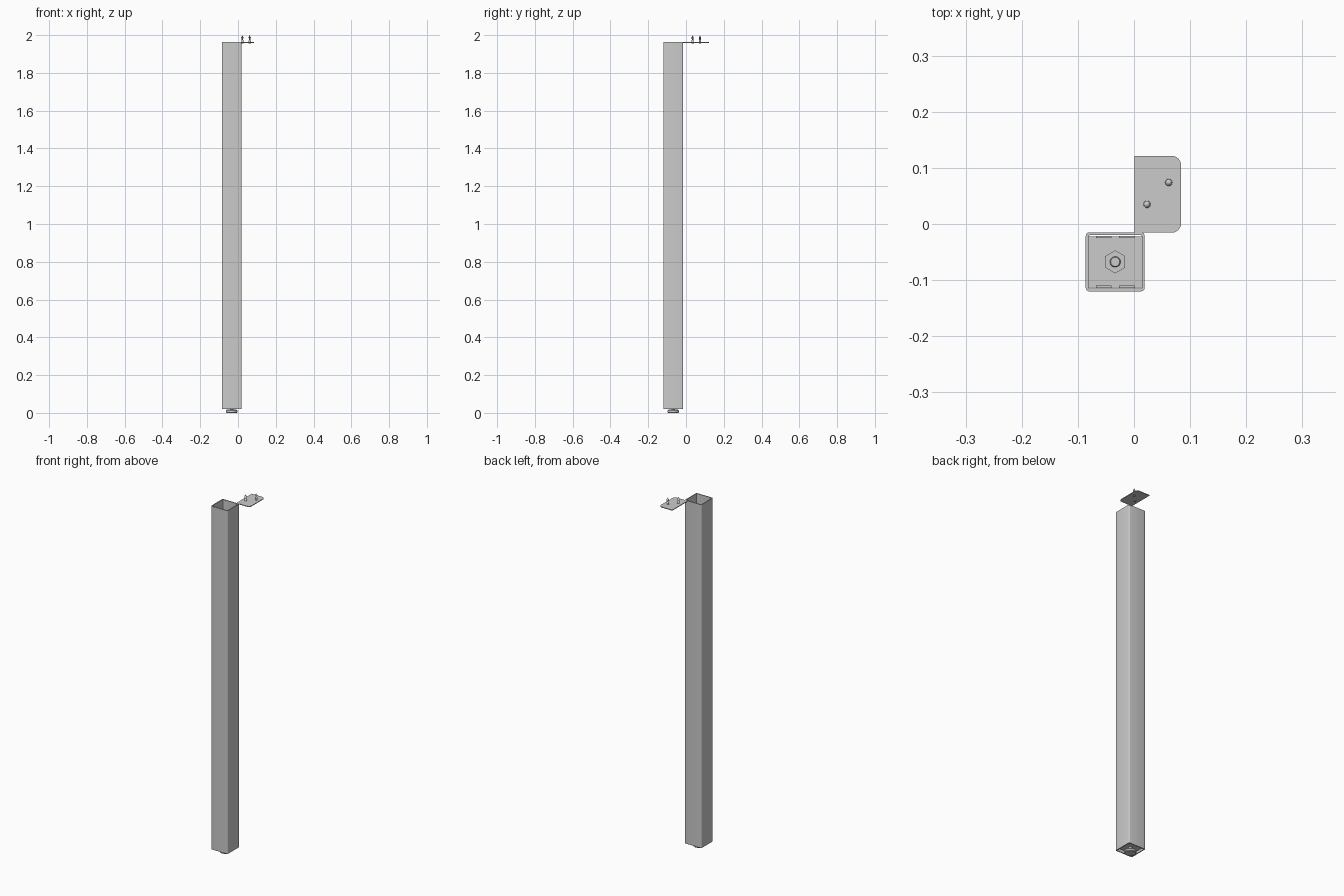
import bpy, bmesh, math
from mathutils import Vector

if "Cube" in bpy.data.objects:
    bpy.data.objects.remove(bpy.data.objects["Cube"])

PX, PY = -0.0335, -0.0675      # post axis
HALF = 0.0525                  # half width of the post
Z0, Z1 = 0.02, 1.963           # post bottom and top


def finish(name, bm, smooth=False):
    bmesh.ops.recalc_face_normals(bm, faces=bm.faces)
    me = bpy.data.meshes.new(name)
    bm.to_mesh(me)
    bm.free()
    ob = bpy.data.objects.new(name, me)
    bpy.context.collection.objects.link(ob)
    if smooth:
        bpy.context.view_layer.objects.active = ob
        ob.select_set(True)
        bpy.ops.object.shade_smooth_by_angle(angle=math.radians(35))
        ob.select_set(False)
    return ob


def rounded(x0, x1, y0, y1, radii, n=4):
    """Rectangle outline; radii for the corners (x1,y1), (x0,y1), (x0,y0), (x1,y0)."""
    pts = []
    corners = [(x1, y1, -1, -1), (x0, y1, 1, -1), (x0, y0, 1, 1), (x1, y0, -1, 1)]
    for i, (x, y, sx, sy) in enumerate(corners):
        r = radii[i]
        steps = n if r else 0
        for k in range(steps + 1):
            a = math.pi / 2 * (i + (k / steps if steps else 0))
            pts.append((x + sx * r + r * math.cos(a), y + sy * r + r * math.sin(a)))
    return pts


def prism(name, pts, z0, z1, smooth=True):
    bm = bmesh.new()
    f = bm.faces.new([bm.verts.new((x, y, z0)) for x, y in pts])
    ext = bmesh.ops.extrude_face_region(bm, geom=[f])
    for v in ext["geom"]:
        if isinstance(v, bmesh.types.BMVert):
            v.co.z = z1
    return finish(name, bm, smooth)


def lathe(name, profile, x, y, n=24):
    """Revolve (radius, z) points; zero radius closes to a point."""
    bm = bmesh.new()
    vs = [bm.verts.new((x + r, y, z)) for r, z in profile]
    es = [bm.edges.new(p) for p in zip(vs, vs[1:])]
    bmesh.ops.spin(bm, geom=vs + es, cent=(x, y, 0), axis=(0, 0, 1),
                   angle=2 * math.pi, steps=n, use_duplicate=False)
    bmesh.ops.remove_doubles(bm, verts=bm.verts, dist=1e-5)
    return finish(name, bm, True)


def box(name, x0, x1, y0, y1, z0, z1):
    return prism(name, rounded(x0, x1, y0, y1, (0, 0, 0, 0)), z0, z1, False)


# Hollow square post
def square(h, r):
    return rounded(PX - h, PX + h, PY - h, PY + h, (r,) * 4)


bm = bmesh.new()
loops = [[bm.verts.new((x, y, z)) for x, y in square(h, r)]
         for h, r, z in ((HALF, 0.006, Z0), (HALF, 0.006, Z1),
                         (HALF - 0.005, 0.002, Z1), (HALF - 0.005, 0.002, Z0))]
for a, b in zip(loops, loops[1:] + loops[:1]):
    for i in range(len(a)):
        j = (i + 1) % len(a)
        bm.faces.new((a[i], a[j], b[j], b[i]))
finish("post_tube", bm, True)

# Insert plate inside the post bottom, with upright spring tabs
IN = HALF - 0.005
box("foot_insert_plate", PX - IN, PX + IN, PY - IN + 0.002, PY + IN - 0.002, 0.034, 0.038)
for s in (-1, 1):
    ya, yb = sorted((PY + s * (IN - 0.001), PY + s * (IN - 0.005)))
    for k, cx in enumerate((-0.0205, 0.0205)):
        box(f"insert_tab_{s}_{k}", PX + cx - 0.014, PX + cx + 0.014, ya, yb, 0.038, 0.065)

# Levelling foot: pad, threaded stem and hexagonal nut
lathe("levelling_pad", [(0, 0), (0.027, 0), (0.03, 0.003), (0.03, 0.012),
                        (0.026, 0.017), (0.012, 0.019), (0, 0.019)], PX, PY, 32)
lathe("foot_stem", [(0, 0.018), (0.0095, 0.018), (0.0095, 0.058), (0.008, 0.06), (0, 0.06)], PX, PY)
prism("foot_nut", [(PX + 0.0205 * math.cos(math.radians(30 + 60 * i)),
                    PY + 0.0205 * math.sin(math.radians(30 + 60 * i))) for i in range(6)],
      0.038, 0.053, False)

# Top mounting plate, rounded on its outer corners
prism("mounting_plate", rounded(0.001, 0.084, -0.0155, 0.1215, (0.017, 0, 0, 0.017), 6),
      1.959, 1.963)

# Wood screws pointing up through the plate
prof = [(0, 1.955), (0.006, 1.955), (0.0065, 1.959), (0.0065, 1.964), (0.0045, 1.966)]
z = 1.966
while z < 1.989:
    prof += [(0.006, z + 0.0012), (0.0042, z + 0.0024)]
    z += 0.0024
prof += [(0, 2.0)]
for i, (x, y) in enumerate(((0.023, 0.035), (0.062, 0.074))):
    lathe(f"plate_screw_{i}", prof, x, y, 12)
